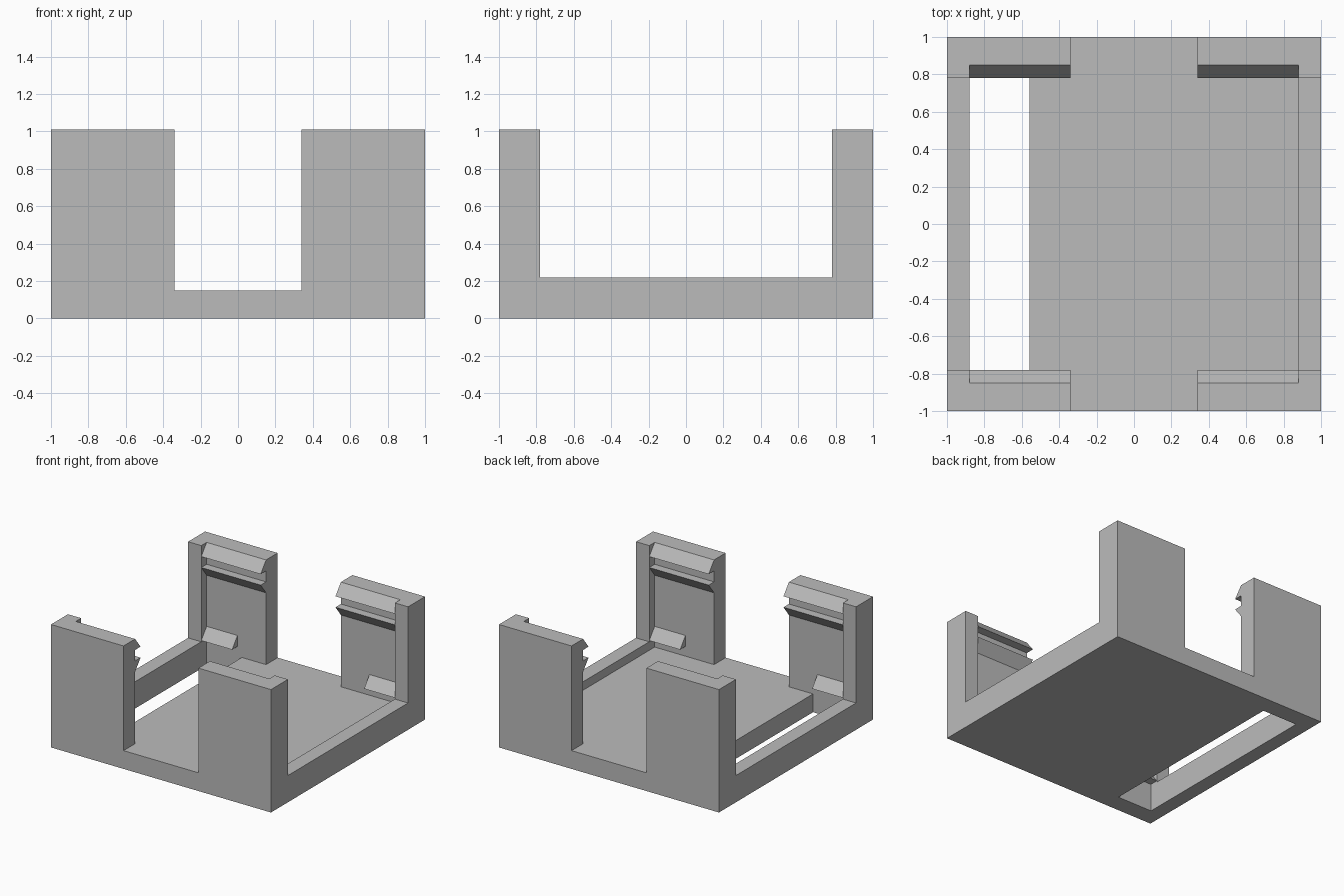
import bpy
import bmesh

cube = bpy.data.objects.get("Cube")
if cube:
    bpy.data.objects.remove(cube, do_unlink=True)

GREY = (0.5, 0.5, 0.5, 1.0)
grey = bpy.data.materials.new("plain grey")
grey.use_nodes = True
grey.diffuse_color = GREY
grey.node_tree.nodes["Principled BSDF"].inputs["Base Color"].default_value = GREY

# Main dimensions
HEIGHT, FLOOR, RAIL = 1.01, 0.15, 0.22
INNER_X, INNER_Y = 0.88, 0.85
GAP_X, GAP_Y = 0.34, 0.78
SLOT_X, TAB_X = -0.56, 0.60


def prism(name, profile, x0, x1):
    """Extrude a (y, z) profile along x."""
    bm = bmesh.new()
    face = bm.faces.new([bm.verts.new((x0, y, z)) for y, z in profile])
    new = bmesh.ops.extrude_face_region(bm, geom=[face])["geom"]
    verts = [v for v in new if isinstance(v, bmesh.types.BMVert)]
    bmesh.ops.translate(bm, verts=verts, vec=(x1 - x0, 0, 0))
    bmesh.ops.recalc_face_normals(bm, faces=bm.faces)
    mesh = bpy.data.meshes.new(name)
    bm.to_mesh(mesh)
    bm.free()
    mesh.materials.append(grey)
    obj = bpy.data.objects.new(name, mesh)
    bpy.context.collection.objects.link(obj)
    return obj


def box(name, x0, x1, y, z0, z1):
    return prism(name, [(-y, z0), (y, z0), (y, z1), (-y, z1)], x0, x1)


def cut(target, cutter):
    cutter.hide_render = True
    mod = target.modifiers.new("cut", "BOOLEAN")
    mod.operation = "DIFFERENCE"
    mod.solver = "EXACT"
    mod.object = cutter
    bpy.context.view_layer.objects.active = target
    bpy.ops.object.modifier_apply(modifier=mod.name)
    bpy.data.objects.remove(cutter, do_unlink=True)


# Tray body: a block with the pocket, both openings and the floor slot cut out
body = box("tray_body", -1, 1, 1, 0, HEIGHT)
cut(body, box("pocket_cutter", -INNER_X, INNER_X, INNER_Y, FLOOR, 2))
cut(body, box("end_opening_cutter", -GAP_X, GAP_X, 2, FLOOR, 2))
cut(body, box("side_opening_cutter", -2, 2, GAP_Y, RAIL, 2))
cut(body, box("floor_slot_cutter", -INNER_X, SLOT_X, INNER_Y, -1, 1))

# Snap teeth and low tabs on the inner face of each corner wall
TEETH = {
    "upper_tooth": ([(INNER_Y, HEIGHT), (GAP_Y, 0.92), (INNER_Y, 0.92)], GAP_X),
    "lower_tooth": ([(INNER_Y, 0.83), (GAP_Y, 0.83), (INNER_Y, 0.74)], GAP_X),
    "bottom_tab": ([(INNER_Y, 0.32), (GAP_Y, 0.23), (INNER_Y, 0.23)], TAB_X),
}
for name, (profile, start) in TEETH.items():
    for side_x, sx in (("left", 1), ("right", -1)):
        for side_y, sy in (("back", 1), ("front", -1)):
            prism(f"{side_y}_{side_x}_{name}",
                  [(sy * y, z) for y, z in profile], sx * start, sx * INNER_X)
